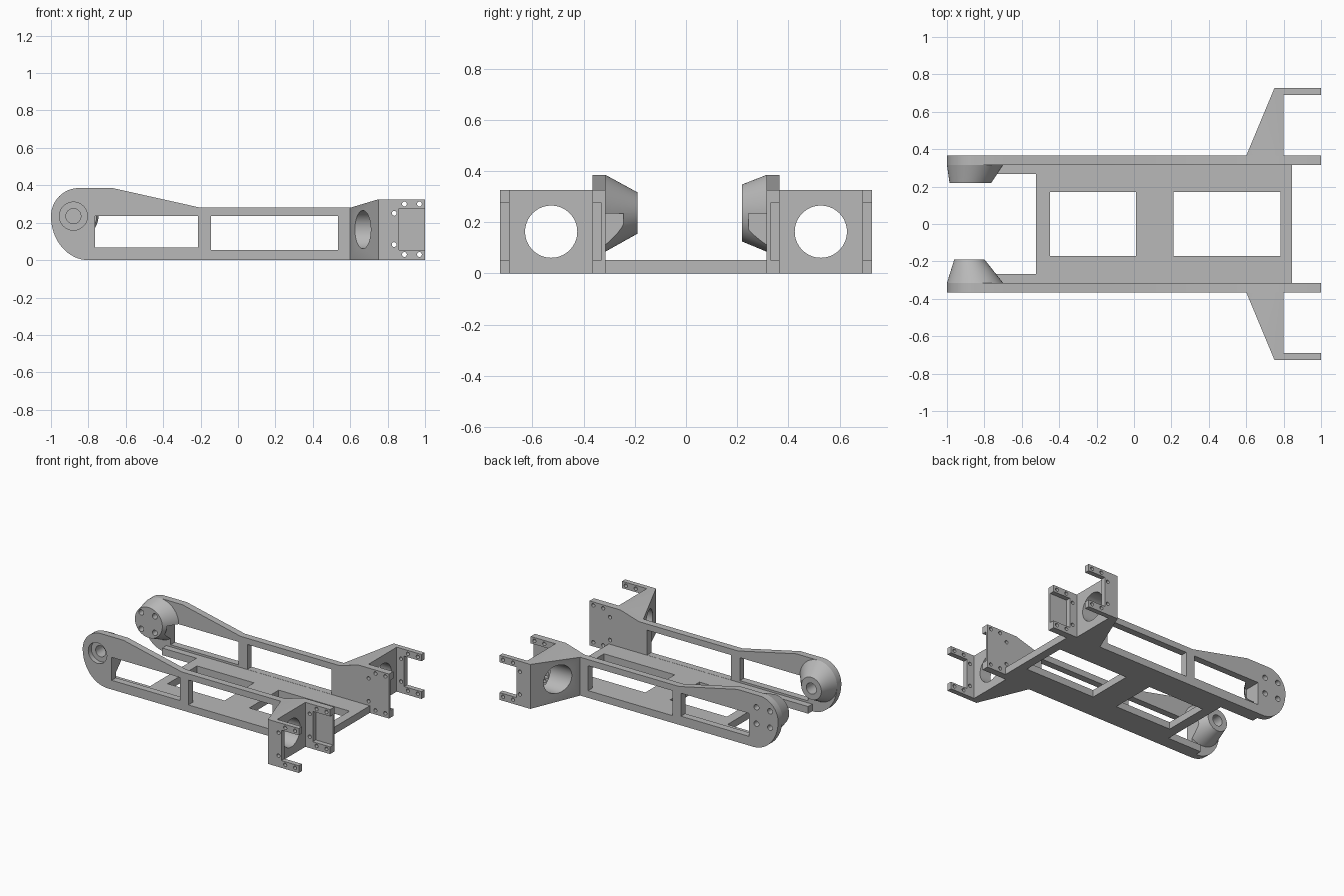
import bpy
import bmesh
from math import sin, cos, pi

cube = bpy.data.objects.get("Cube")
if cube:
    bpy.data.objects.remove(cube, do_unlink=True)

grey = bpy.data.materials.new("matte grey")
grey.use_nodes = True
grey.diffuse_color = (0.48, 0.48, 0.48, 1)
grey.node_tree.nodes["Principled BSDF"].inputs["Base Color"].default_value = grey.diffuse_color


def loft(name, loop_a, loop_b):
    """Closed solid between two matching loops of 3D points."""
    bm = bmesh.new()
    a = [bm.verts.new(p) for p in loop_a]
    b = [bm.verts.new(p) for p in loop_b]
    bm.faces.new(a)
    bm.faces.new(b)
    for i in range(len(a)):
        j = (i + 1) % len(a)
        bm.faces.new((a[i], a[j], b[j], b[i]))
    bmesh.ops.recalc_face_normals(bm, faces=bm.faces[:])
    mesh = bpy.data.meshes.new(name)
    bm.to_mesh(mesh)
    bm.free()
    mesh.materials.append(grey)
    obj = bpy.data.objects.new(name, mesh)
    bpy.context.collection.objects.link(obj)
    return obj


def place(points, axis, depth):
    """Put 2D points (xz, xy or yz) on a plane across the given axis."""
    if axis == "y":
        return [(u, depth, v) for u, v in points]
    if axis == "z":
        return [(u, v, depth) for u, v in points]
    return [(depth, u, v) for u, v in points]


def prism(name, points, axis, lo, hi):
    return loft(name, place(points, axis, lo), place(points, axis, hi))


def rect(u0, u1, v0, v1):
    return [(u0, v0), (u1, v0), (u1, v1), (u0, v1)]


def circle(u, v, r, n=48):
    return [(u + r * cos(2 * pi * i / n), v + r * sin(2 * pi * i / n)) for i in range(n)]


def cut(obj, cutter):
    mod = obj.modifiers.new("cut", "BOOLEAN")
    mod.operation = "DIFFERENCE"
    mod.solver = "EXACT"
    mod.object = cutter
    bpy.context.view_layer.objects.active = obj
    bpy.ops.object.modifier_apply(modifier=mod.name)
    bpy.data.objects.remove(cutter, do_unlink=True)


def cut_y(obj, points, s, lo, hi):
    cut(obj, prism("cutter", points, "y", s * lo, s * hi))


# shared dimensions
HEIGHT, RAIL_TOP = 0.325, 0.28
INNER, OUTER, ARM_IN, ARM_OUT = 0.315, 0.365, 0.69, 0.726
PIVOT = (-0.88, 0.235)
POCKET = rect(0.86, 1.1, 0.053, 0.275)
SCREWS = [(0.89, 0.3), (0.97, 0.3), (0.835, 0.25),
          (0.835, 0.083), (0.89, 0.03), (0.97, 0.03)]

# side plate outline: rounded pivot end, straight rail, raised mount end
steps = 16
outline = [(-0.8 - 0.2 * sin(pi / 2 * i / steps), 0.235 - 0.235 * cos(pi / 2 * i / steps))
           for i in range(steps)]
outline += [(-0.85 - 0.15 * cos(pi / 2 * i / steps), 0.235 + 0.15 * sin(pi / 2 * i / steps))
            for i in range(steps + 1)]
mount = [(0.6, RAIL_TOP), (0.75, HEIGHT)]
outline += [(-0.67, 0.385), (-0.2, RAIL_TOP)] + mount + [(1, HEIGHT), (1, 0)]
FRONT_WINDOW = rect(-0.765, -0.215, 0.067, 0.235)
REAR_WINDOW = rect(-0.145, 0.535, 0.053, 0.235)


def pivot_holes(obj, s):
    """Counterbored bore on the front side, four screw holes on the back."""
    if s < 0:
        cut_y(obj, circle(*PIVOT, 0.04), s, 0.1, 0.5)
        cut_y(obj, circle(*PIVOT, 0.075), s, 0.33, 0.5)
    else:
        for dx in (-0.055, 0.055):
            for dz in (-0.06, 0.06):
                cut_y(obj, circle(PIVOT[0] + dx, PIVOT[1] + dz, 0.02, 20), s, 0.1, 0.5)


for s, side in ((-1, "front"), (1, "back")):
    # side plate with windows, end pocket and screw holes
    plate = prism(side + "_side_plate", outline, "y", s * INNER, s * OUTER)
    cut_y(plate, FRONT_WINDOW, s, 0.25, 0.5)
    cut_y(plate, REAR_WINDOW, s, 0.25, 0.5)
    cut_y(plate, POCKET, s, 0.33, 0.5)
    for u, v in SCREWS:
        cut_y(plate, circle(u, v, 0.013, 16), s, 0.2, 0.5)
    pivot_holes(plate, s)

    # tapered pivot boss, notched by the window
    tip_y, tip_x, tip_r = (0.19, -0.88, 0.081) if s < 0 else (0.218, -0.875, 0.111)
    boss = loft(side + "_pivot_boss",
                place(circle(-0.85, 0.235, 0.15, 64), "y", s * INNER),
                place(circle(tip_x, 0.236, tip_r, 64), "y", s * tip_y))
    cut_y(boss, FRONT_WINDOW, s, 0.245, 0.5)
    pivot_holes(boss, s)

    # slanted mounting block with a large round opening
    block = prism(side + "_mount_block", [(0.6, 0)] + mount + [(0.8, HEIGHT), (0.8, 0)],
                  "y", s * OUTER, s * ARM_OUT)
    slant = [(0.575, s * 0.305), (0.775, s * 0.785), (0.4, s * 0.785), (0.4, s * 0.305)]
    cut(block, prism("cutter", slant, "z", -0.1, 0.6))
    cut(block, prism("cutter", circle(s * 0.527, 0.163, 0.102, 64), "x", 0.4, 1))

    # outer forked arm
    arm = prism(side + "_mount_arm", rect(0.8, 1, 0, HEIGHT), "y", s * ARM_IN, s * ARM_OUT)
    cut_y(arm, POCKET, s, 0.6, 0.8)
    for u, v in SCREWS:
        cut_y(arm, circle(u, v, 0.013, 16), s, 0.6, 0.8)

# floor pan with open front and two openings
floor = prism("floor_pan", rect(-0.8, 0.845, -INNER, INNER), "z", 0, 0.052)
for x0, x1, half in ((-1, -0.523, 0.268), (-0.45, 0.01, 0.17), (0.21, 0.782, 0.17)):
    cut(floor, prism("cutter", rect(x0, x1, -half, half), "z", -0.1, 0.2))

# smooth the round surfaces, keep the edges crisp
bpy.ops.object.select_all(action="DESELECT")
for obj in bpy.context.collection.objects:
    if obj.type == "MESH" and obj.data.materials and obj.data.materials[0] == grey:
        obj.select_set(True)
        bpy.context.view_layer.objects.active = obj
bpy.ops.object.shade_smooth_by_angle(angle=pi / 6)
